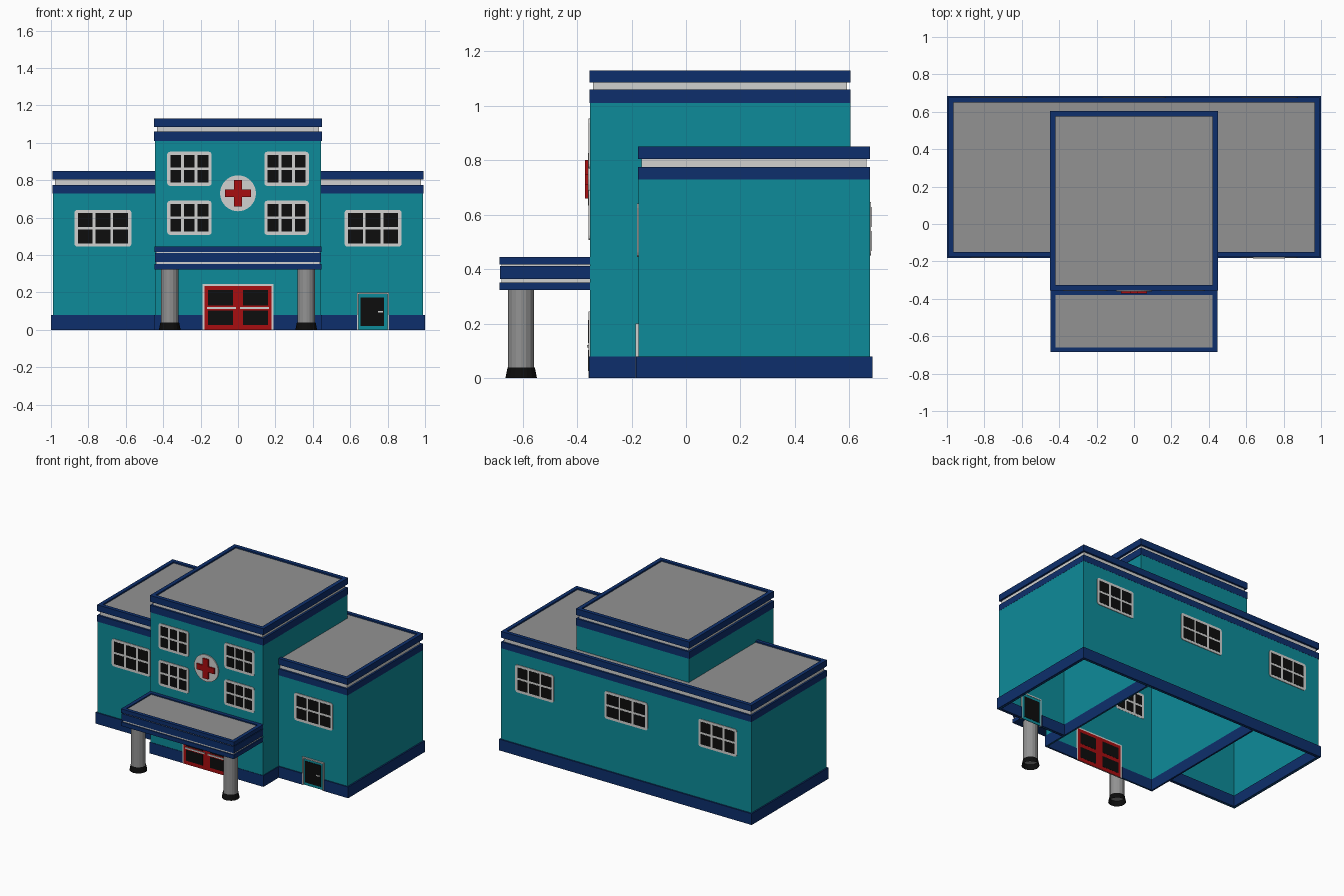
import bpy, bmesh, math
from mathutils import Matrix, Vector

if "Cube" in bpy.data.objects:
    bpy.data.objects.remove(bpy.data.objects["Cube"])


def material(name, rgb):
    m = bpy.data.materials.new(name)
    m.diffuse_color = (*rgb, 1)
    m.use_nodes = True
    m.node_tree.nodes["Principled BSDF"].inputs["Base Color"].default_value = m.diffuse_color
    return m


TEAL = material("teal wall", (0.004, 0.26, 0.32))
BLUE = material("navy trim", (0.004, 0.028, 0.15))
GRAY = material("roof gray", (0.29, 0.29, 0.29))
LIGHT = material("light gray", (0.64, 0.64, 0.63))
RED = material("red", (0.39, 0.004, 0.005))
BLACK = material("black", (0.004, 0.004, 0.004))


def finish(bm, name, mat):
    me = bpy.data.meshes.new(name)
    bm.to_mesh(me)
    bm.free()
    me.materials.append(mat)
    ob = bpy.data.objects.new(name, me)
    bpy.context.collection.objects.link(ob)
    return ob


def boxes(name, mat, items, rounding=0):
    """One object from boxes (x0, x1, y0, y1, z0, z1); may round edges along y."""
    bm = bmesh.new()
    for x0, x1, y0, y1, z0, z1 in items:
        c = Vector((x0 + x1, y0 + y1, z0 + z1)) / 2
        size = (abs(x1 - x0), abs(y1 - y0), abs(z1 - z0), 1)
        bmesh.ops.create_cube(bm, size=1, matrix=Matrix.Translation(c) @ Matrix.Diagonal(size))
    if rounding:
        edges = [e for e in bm.edges
                 if abs(e.verts[0].co.x - e.verts[1].co.x) < 1e-5
                 and abs(e.verts[0].co.z - e.verts[1].co.z) < 1e-5]
        bmesh.ops.bevel(bm, geom=edges, offset=rounding, segments=3, affect='EDGES', profile=0.5)
    return finish(bm, name, mat)


def ring(name, mat, x, y0, y1, z0, z1, w, gaps=(), back=True):
    """Rectangular wall ring, symmetric in x, with openings in its front side."""
    items = [(-x, -x + w, y0, y1, z0, z1), (x - w, x, y0, y1, z0, z1)]
    if back:
        items.append((-x + w, x - w, y1 - w, y1, z0, z1))
    start = -x + w
    for a, b in gaps:
        items.append((start, a, y0, y0 + w, z0, z1))
        start = b
    if start < x - w:
        items.append((start, x - w, y0, y0 + w, z0, z1))
    return boxes(name, mat, items)


def cylinder(name, mat, center, r1, r2, depth, sides, along_y=False, caps=True):
    bm = bmesh.new()
    rot = Matrix.Rotation(math.pi / 2, 4, 'X') if along_y else Matrix()
    bmesh.ops.create_cone(bm, cap_ends=caps, segments=sides, radius1=r1, radius2=r2,
                          depth=depth, matrix=Matrix.Translation(center) @ rot)
    return finish(bm, name, mat)


def window(name, cx, cz, w, h, y, out):
    """Rounded light frame plate with three by two dark panes; out = -1 front, 1 back."""
    boxes(name + "_frame", LIGHT,
          [(cx - w / 2, cx + w / 2, y - out * 0.004, y + out * 0.004, cz - h / 2, cz + h / 2)], 0.016)
    m, g = 0.018, 0.015
    pw, ph = (w - 2 * m - 2 * g) / 3, (h - 2 * m - g) / 2
    panes = []
    for i in range(3):
        for j in range(2):
            px = cx - w / 2 + m + i * (pw + g)
            pz = cz - h / 2 + m + j * (ph + g)
            panes.append((px, px + pw, y - out * 0.0045, y + out * 0.005, pz, pz + ph))
    boxes(name + "_panes", BLACK, panes)


T = 0.445                      # tower half width
TF, TB = -0.353, 0.603         # tower front and back
WF, WB = -0.175, 0.675         # wing front and back
inside = [(-T, T)]             # wing front is open where the tower stands

# Walls, hollow and open underneath
ring("wing_walls", TEAL, 0.99, WF, WB, 0, 0.735, 0.003, inside)
ring("tower_lower_walls", TEAL, T, TF, WB - 0.004, 0, 0.74, 0.003, back=False)
ring("tower_upper_walls", TEAL, T, TF, TB, 0.74, 1.015, 0.003)

# Plinth with gaps at the doors
ring("wing_plinth", BLUE, 1.0, -0.183, 0.685, 0, 0.08, 0.02, [(-T, T), (0.636, 0.807)])
ring("tower_plinth", BLUE, 0.45, -0.356, 0.66, 0, 0.08, 0.012, [(-0.19, 0.19)], back=False)

# Cornices: two navy bands with a recessed light strip between
ring("wing_lower_band", BLUE, 0.991, WF - 0.002, WB + 0.001, 0.73, 0.775, 0.025, inside)
ring("wing_light_strip", LIGHT, 0.978, WF + 0.012, WB - 0.012, 0.775, 0.805, 0.012, inside)
ring("wing_upper_band", BLUE, 0.991, WF - 0.002, WB + 0.001, 0.805, 0.85, 0.027, inside)
ring("tower_lower_band", BLUE, 0.449, TF - 0.002, TB + 0.001, 1.01, 1.06, 0.025)
ring("tower_light_strip", LIGHT, 0.434, TF + 0.012, TB - 0.012, 1.06, 1.085, 0.012)
ring("tower_upper_band", BLUE, 0.449, TF - 0.002, TB + 0.001, 1.085, 1.13, 0.028)

# Roofs, just below the rims
boxes("wing_roof", GRAY, [(-0.97, -T, WF + 0.02, WB - 0.02, 0.83, 0.84),
                          (T, 0.97, WF + 0.02, WB - 0.02, 0.83, 0.84),
                          (-T, T, TB, WB - 0.02, 0.83, 0.84)])
boxes("tower_roof", GRAY, [(-0.425, 0.425, TF + 0.02, TB - 0.02, 1.11, 1.12)])

# Entrance canopy
boxes("canopy_core", LIGHT, [(-0.438, 0.438, -0.677, TF, 0.33, 0.425)])
boxes("canopy_bands", BLUE, [(-0.447, 0.447, -0.685, TF, 0.323, 0.352),
                             (-0.445, 0.445, -0.683, TF, 0.364, 0.411)])
ring("canopy_rim", BLUE, 0.447, -0.685, TF, 0.417, 0.445, 0.026)
boxes("canopy_roof", GRAY, [(-0.424, 0.424, -0.672, TF, 0.425, 0.437)])

# Columns
for side, sx in (("left", -1), ("right", 1)):
    cylinder(side + "_column", GRAY, (sx * 0.365, -0.605, 0.18), 0.048, 0.048, 0.29, 16)
    cylinder(side + "_column_foot", BLACK, (sx * 0.365, -0.605, 0.02), 0.058, 0.05, 0.04, 16, caps=False)

# Windows
for side, sx in (("left", -1), ("right", 1)):
    window(side + "_wing_window", sx * 0.722, 0.543, 0.305, 0.197, WF, -1)
    window(side + "_back_window", sx * 0.725, 0.548, 0.305, 0.197, WB, 1)
    window(side + "_upper_window", sx * 0.26, 0.861, 0.238, 0.183, TF, -1)
    window(side + "_lower_window", sx * 0.26, 0.599, 0.238, 0.183, TF, -1)
window("middle_back_window", 0, 0.548, 0.34, 0.197, WB, 1)

# Round sign with red cross
cylinder("sign_disc", LIGHT, (0, TF - 0.003, 0.73), 0.096, 0.096, 0.009, 32, along_y=True)
boxes("sign_cross", RED, [(-0.07, 0.07, -0.371, -0.358, 0.71, 0.75),
                          (-0.021, 0.021, -0.3712, -0.358, 0.66, 0.80)])

# Main double door, visible from both sides of the wall
boxes("main_door_frame", LIGHT, [(-0.19, 0.19, -0.357, -0.3494, 0, 0.245)], 0.0)
boxes("main_door", RED, [(-0.18, 0.18, -0.3582, -0.349, 0, 0.235)])
boxes("main_door_panes", BLACK,
      [(sx * 0.028, sx * 0.16, -0.3592, -0.348, z0, z1)
       for sx in (-1, 1) for z0, z1 in ((0.13, 0.213), (0.026, 0.104))])
boxes("main_door_bars", LIGHT, [(sx * 0.012, sx * 0.165, -0.363, -0.357, 0.112, 0.122) for sx in (-1, 1)])

# Side door
boxes("side_door_frame", LIGHT, [(0.636, 0.645, -0.185, -0.17, 0, 0.2),
                                 (0.798, 0.807, -0.185, -0.17, 0, 0.2),
                                 (0.645, 0.798, -0.185, -0.17, 0.191, 0.2)])
boxes("side_door_leaf", BLACK, [(0.655, 0.78, -0.179, -0.170, 0.02, 0.172)])
boxes("side_door_handle", LIGHT, [(0.748, 0.775, -0.185, -0.178, 0.093, 0.1)])
